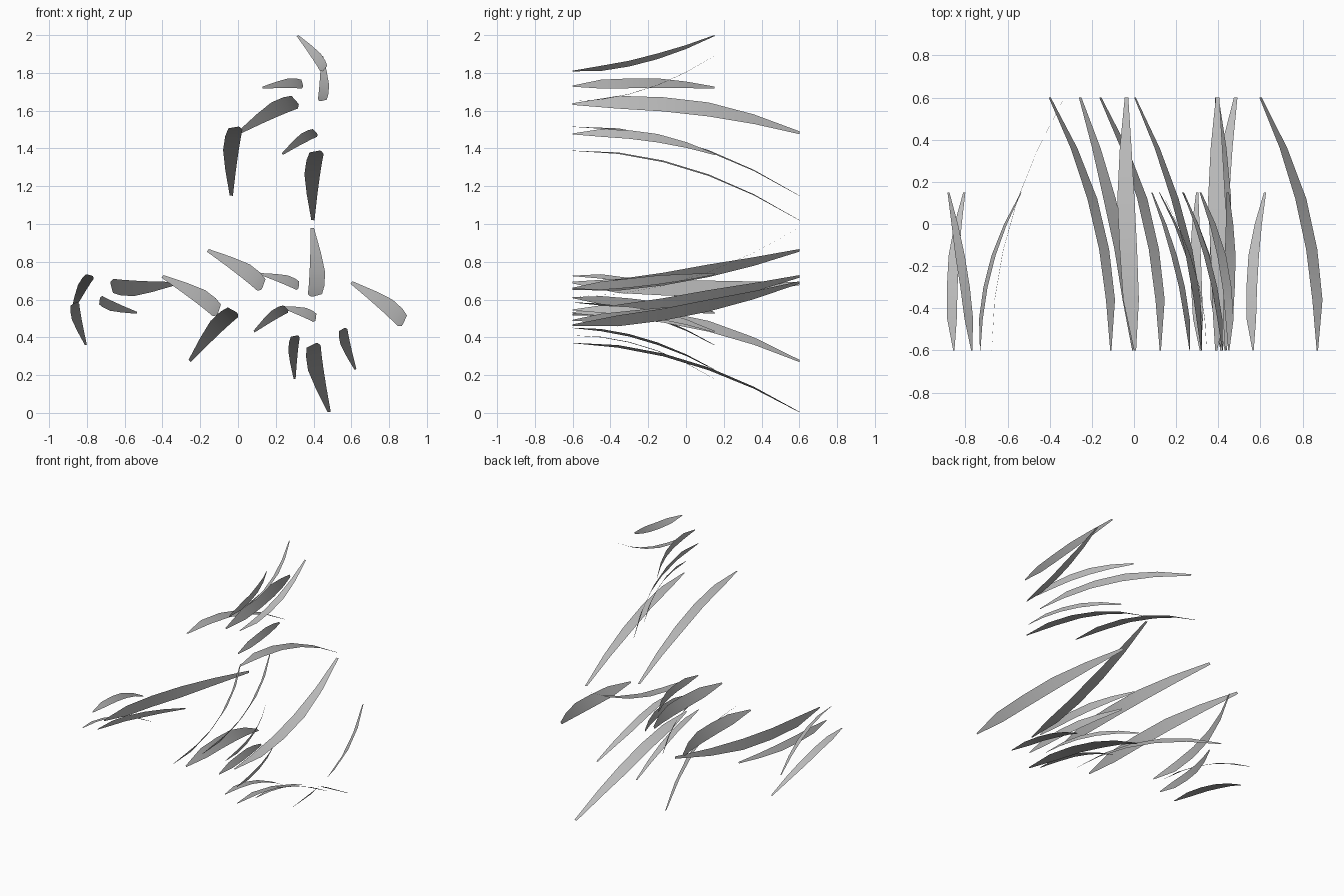
import bpy
import math
from mathutils import Vector

cube = bpy.data.objects.get("Cube")
if cube:
    bpy.data.objects.remove(cube, do_unlink=True)

# One plain grey for every blade
grey = bpy.data.materials.new("blade_grey")
grey.use_nodes = True
grey.diffuse_color = (0.5, 0.5, 0.5, 1)
grey.node_tree.nodes["Principled BSDF"].inputs["Base Color"].default_value = grey.diffuse_color

# Edge offsets of a long blade from its centre line, from root to tip
PROFILE = [(0.005, -0.005), (0.02, -0.055), (0.016, -0.067),
           (0.012, -0.07), (0.009, -0.047), (0.008, -0.009)]
FRONT = -0.6
LONG_REACH = 1.2


def make_blade(name, root, tip, scale):
    """Thin ribbon that grows backwards and arcs from root towards tip (x, z)."""
    root, tip = Vector(root), Vector(tip)
    bend = tip - root
    direction = bend.normalized()
    side = Vector((-direction.y, direction.x))
    last = len(PROFILE) - 1
    verts, faces = [], []
    for i, edges in enumerate(PROFILE):
        t = i / last
        centre = root + bend * t ** 2
        for offset in edges:
            point = centre + side * offset * scale
            verts.append((point.x, FRONT + LONG_REACH * scale * t, point.y))
    for i in range(last):
        a = 2 * i
        faces.append((a, a + 1, a + 3, a + 2))
    mesh = bpy.data.meshes.new(name)
    mesh.from_pydata(verts, [], faces)
    mesh.materials.append(grey)
    mesh.polygons.foreach_set("use_smooth", [True] * len(faces))
    mesh.update()
    blade = bpy.data.objects.new(name, mesh)
    bpy.context.collection.objects.link(blade)
    return blade


# Long blades: root and tip positions
long_blades = [
    ((0.32, 1.635), (0.005, 1.483)),
    ((0.005, 1.515), (-0.035, 1.15)),
    ((0.435, 1.388), (0.397, 1.02)),
    ((0.39, 0.615), (0.393, 0.98)),
    ((0.125, 0.655), (-0.16, 0.86)),
    ((-0.11, 0.52), (-0.4, 0.722)),
    ((-0.675, 0.69), (-0.33, 0.685)),
    ((-0.005, 0.53), (-0.255, 0.275)),
    ((0.415, 0.37), (0.483, 0.005)),
    ((0.87, 0.465), (0.6, 0.69)),
]

# Short blades: root and tip positions
short_blades = [
    ((0.45, 1.81), (0.315, 1.997)),
    ((0.435, 1.65), (0.445, 1.89)),
    ((0.345, 1.73), (0.13, 1.722)),
    ((0.42, 1.477), (0.235, 1.37)),
    ((0.32, 0.66), (0.12, 0.735)),
    ((-0.855, 0.585), (-0.805, 0.36)),
    ((-0.77, 0.725), (-0.88, 0.53)),
    ((-0.73, 0.61), (-0.535, 0.53)),
    ((0.265, 0.545), (0.085, 0.43)),
    ((0.41, 0.49), (0.23, 0.56)),
    ((0.315, 0.41), (0.3, 0.18)),
    ((0.565, 0.45), (0.622, 0.23)),
]

for kind, blades, scale in (("long", long_blades, 1.0),
                            ("short", short_blades, 0.625)):
    for number, (root, tip) in enumerate(blades, start=1):
        make_blade(f"{kind}_grass_blade_{number}", root, tip, scale)
